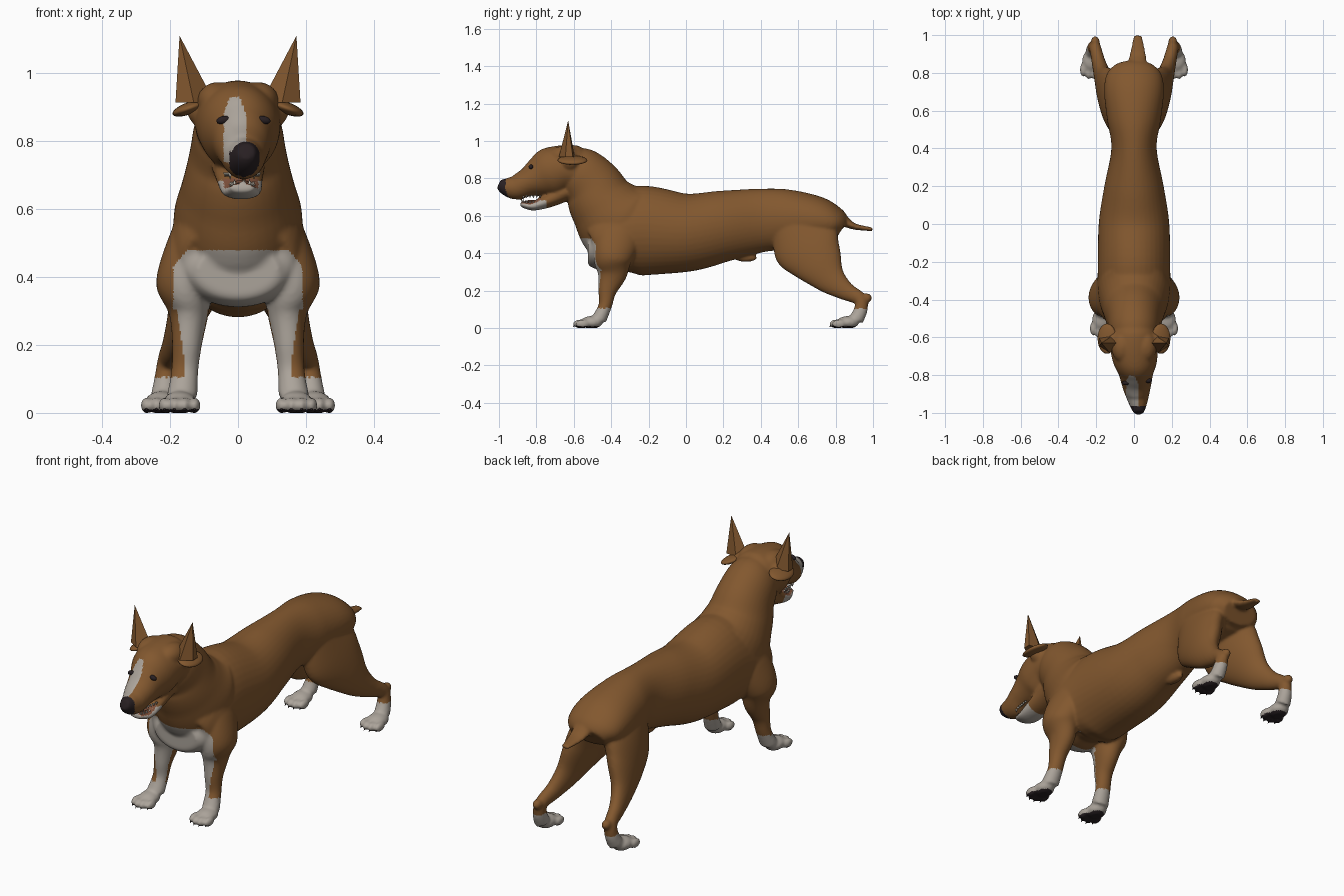
import bpy
import bmesh
from math import cos, sin, pi
from mathutils import Vector, Matrix
from mathutils.bvhtree import BVHTree

cube = bpy.data.objects.get("Cube")
if cube:
    bpy.data.objects.remove(cube, do_unlink=True)


def material(name, colour):
    mat = bpy.data.materials.new(name)
    mat.use_nodes = True
    rgba = (*colour, 1)
    mat.diffuse_color = rgba
    shader = mat.node_tree.nodes["Principled BSDF"]
    shader.inputs["Base Color"].default_value = rgba
    shader.inputs["Roughness"].default_value = 0.8
    return mat


BROWN = material("brown coat", (.225, .097, .028))
WHITE = material("white markings", (.41, .37, .325))
BLACK = material("black nose and pads", (.021, .014, .016))
TEETH = material("ivory teeth", (.48, .44, .37))
PINK = material("mouth pink", (.22, .085, .045))


def catmull(a, b, c, d, t):
    return (b * 2 + (c - a) * t + (a * 2 - b * 5 + c * 4 - d) * t * t
            + (b * 3 - a - c * 3 + d) * t ** 3) / 2


def loft(bm, sections, side=1, sides=40, steps=7):
    """Smooth tube through sections of (x, y, z, half width, half depth)."""
    keys = [Vector(s) for s in sections]
    keys = [keys[0]] + keys + [keys[-1]]
    path = [catmull(*keys[i:i + 4], k / steps)
            for i in range(len(keys) - 3) for k in range(steps)]
    path.append(keys[-1])
    rings = []
    for i, p in enumerate(path):
        along = path[min(i + 1, len(path) - 1)] - path[max(i - 1, 0)]
        depth = Vector((0, -along[2], along[1])).normalized()
        centre = Vector((p[0] * side, p[1], p[2]))
        ring = []
        for j in range(sides):
            a = 2 * pi * j / sides
            across = Vector((max(p[3], .004) * cos(a), 0, 0))
            ring.append(bm.verts.new(centre + across + depth * max(p[4], .004) * sin(a)))
        rings.append(ring)
    for low, high in zip(rings, rings[1:]):
        for j in range(sides):
            k = (j + 1) % sides
            bm.faces.new((low[j], low[k], high[k], high[j]))
    bm.faces.new(rings[0])
    bm.faces.new(rings[-1])


def blob(bm, centre, radii, turn=0, detail=24):
    """Ellipsoid, optionally rolled about the y axis."""
    place = (Matrix.Translation(centre) @ Matrix.Rotation(turn, 4, 'Y')
             @ Matrix.Diagonal((*radii, 1)))
    bmesh.ops.create_uvsphere(bm, u_segments=detail, v_segments=detail // 2,
                              radius=1, matrix=place)


def spike(bm, base, tip, radius, sides=8):
    """Cone from a base point to a tip."""
    base, tip = Vector(base), Vector(tip)
    aim = tip - base
    place = (Matrix.Translation((base + tip) / 2)
             @ aim.to_track_quat('Z', 'Y').to_matrix().to_4x4())
    bmesh.ops.create_cone(bm, cap_ends=True, segments=sides, radius1=radius,
                          radius2=0, depth=aim.length, matrix=place)


def finish(bm, name, mat, smooth=True):
    bmesh.ops.recalc_face_normals(bm, faces=bm.faces[:])
    mesh = bpy.data.meshes.new(name)
    bm.to_mesh(mesh)
    bm.free()
    mesh.materials.append(mat)
    for poly in mesh.polygons:
        poly.use_smooth = smooth
    ob = bpy.data.objects.new(name, mesh)
    bpy.context.collection.objects.link(ob)
    return ob


# Torso, neck, head, lower jaw and tail
bm = bmesh.new()
loft(bm, [(0, -.525, .42, .12, .07), (0, -.48, .425, .17, .125), (0, -.4, .48, .198, .195),
          (0, -.25, .52, .192, .24), (0, 0, .51, .187, .21), (0, .2, .545, .157, .19),
          (0, .4, .575, .12, .17), (0, .55, .58, .142, .16), (0, .7, .575, .158, .13),
          (0, .79, .555, .145, .095), (0, .835, .53, .1, .06)])
loft(bm, [(0, -.22, .5, .17, .22), (0, -.355, .565, .19, .232), (0, -.445, .665, .166, .185),
          (0, -.5, .76, .143, .16), (0, -.57, .835, .128, .138), (0, -.62, .86, .1, .1)])
loft(bm, [(0, -.5, .85, .08, .07), (0, -.57, .85, .12, .12), (0, -.65, .853, .126, .125),
          (.005, -.73, .83, .116, .132), (.01, -.79, .805, .092, .105),
          (.013, -.85, .777, .078, .076), (.017, -.91, .752, .062, .066),
          (.022, -.965, .757, .043, .048), (.025, -1, .772, .026, .026)])
loft(bm, [(0, -.64, .73, .08, .05), (.005, -.73, .685, .068, .04),
          (.01, -.82, .652, .058, .024), (.012, -.885, .664, .036, .014)])
loft(bm, [(.01, .78, .6, .05, .03), (.015, .84, .575, .05, .03),
          (.02, .9, .543, .043, .017), (.02, 1, .527, .022, .01)])
blob(bm, (0, .32, .375), (.025, .06, .022))

# Legs and paws, mirrored
front_leg = [(.1, -.33, .63, .05, .08), (.128, -.355, .51, .078, .12),
             (.157, -.39, .38, .084, .105), (.145, -.395, .29, .058, .08),
             (.15, -.42, .2, .044, .05), (.157, -.432, .12, .04, .036),
             (.165, -.465, .045, .046, .04)]
hind_leg = [(.065, .55, .61, .06, .1), (.09, .635, .46, .083, .18),
            (.127, .7, .36, .07, .145), (.16, .77, .265, .05, .088),
            (.185, .85, .2, .038, .052), (.205, .93, .155, .032, .036),
            (.213, .935, .1, .034, .036), (.218, .91, .045, .04, .04)]
paws = [(.172, -.505), (.225, .865)]
toes = [-.044, -.015, .015, .044]
for side in (1, -1):
    loft(bm, front_leg, side)
    loft(bm, hind_leg, side)
    blob(bm, (.205 * side, .965, .16), (.024, .03, .026))
    blob(bm, (.1 * side, -.62, .89), (.05, .05, .05))
    blob(bm, (.06 * side, -.65, .918), (.06, .085, .056))
    for x, y in paws:
        blob(bm, (x * side, y, .03), (.05, .06, .034))
        for t in toes:
            lead = .012 - abs(t) * .5
            blob(bm, (x * side + t, y - .058 - lead, .022), (.018, .038, .024))

# Fuse the parts into one smooth skin
body = finish(bm, "body", BROWN)
remesh = body.modifiers.new("fuse", 'REMESH')
remesh.mode = 'VOXEL'
remesh.voxel_size = .007
relax = body.modifiers.new("relax", 'SMOOTH')
relax.factor = .5
relax.iterations = 10
graph = bpy.context.evaluated_depsgraph_get()
skin = bpy.data.meshes.new_from_object(body.evaluated_get(graph))
body.modifiers.clear()
body.data = skin
skin.name = "body"
skin.materials.clear()
for mat in (BROWN, WHITE, BLACK, PINK):
    skin.materials.append(mat)
for v in skin.vertices:
    v.co.z = max(v.co.z, 0)
skin.update()


# Coat markings
def coat(c, n):
    x, y, z = abs(c.x), c.y, c.z
    nose = y < -.965 and z > .735
    lips = y < -.89 and .69 < z < .77 and n.y < -.35 and c.x > -.025
    pads = z < .01 and n.z < -.5
    if nose or lips or pads:
        return 2
    if z < .105:
        return 1
    chest_edge = .19 - max(0, z - .43) * .8
    if y < -.4 and n.y < .05 and x < chest_edge and .302 < z < .478:
        return 1
    leg_edge = .155 + max(0, z - .13) * .14
    if -.6 < y < -.3 and n.y < -.25 and .08 < x < leg_edge and z < .33:
        return 1
    if y < -.74 and z < .69 and n.z > .7:
        return 3
    if y < -.745 and z < .684:
        return 1
    taper = max(0, z - .88) * .35
    if y < -.72 and .725 < z < .93 and -.042 + taper < c.x < .023 - taper and n.z > -.2:
        return 1
    return 0


for poly in skin.polygons:
    poly.material_index = coat(poly.center, poly.normal)
    poly.use_smooth = True

# Eyes, set on the face surface
tree = BVHTree.FromPolygons([v.co for v in skin.vertices],
                            [p.vertices[:] for p in skin.polygons])
for side, label in ((1, "left"), (-1, "right")):
    hit = tree.ray_cast(Vector((.016 + .059 * side, -2, .862)), Vector((0, 1, 0)))[0]
    bm = bmesh.new()
    blob(bm, hit, (.021, .012, .012), side * .2)
    finish(bm, label + "_eye", BLACK)

    # Pointed upright ear and the drooping fold at its base
    bm = bmesh.new()
    corners = [(.068, -.63), (.13, -.68), (.184, -.645), (.184, -.605), (.12, -.595)]
    base = [bm.verts.new((x * side, y, .913)) for x, y in corners]
    tip = bm.verts.new((.172 * side, -.63, 1.11))
    bm.faces.new(base)
    for a, b in zip(base, base[1:] + base[:1]):
        bm.faces.new((a, b, tip))
    finish(bm, label + "_ear", BROWN, False)
    bm = bmesh.new()
    blob(bm, (.143 * side, -.607, .897), (.053, .08, .018), side * .35)
    finish(bm, label + "_ear_fold", BROWN)

# Claws
bm = bmesh.new()
for side in (1, -1):
    for x, y in paws:
        for t in toes:
            front = y - .095 + abs(t) * .5
            spike(bm, (x * side + t, front, .014), (x * side + t, front - .012, .005), .006)
finish(bm, "claws", BLACK)

# Teeth along both jaws
bm = bmesh.new()
for side in (1, -1):
    for i in range(6):
        y = -.78 - .018 * i
        x = .012 + side * (.05 - .003 * i)
        size = .022 if i == 5 else .014
        spike(bm, (x, y, .708), (x, y, .708 - size), .007, 6)
        x = .012 + side * (.042 - .004 * i)
        spike(bm, (x, y, .668), (x, y, .668 + size), .007, 6)
finish(bm, "teeth", TEETH)

# Tongue
bm = bmesh.new()
blob(bm, (.011, -.81, .677), (.028, .055, .008))
finish(bm, "tongue", PINK)
